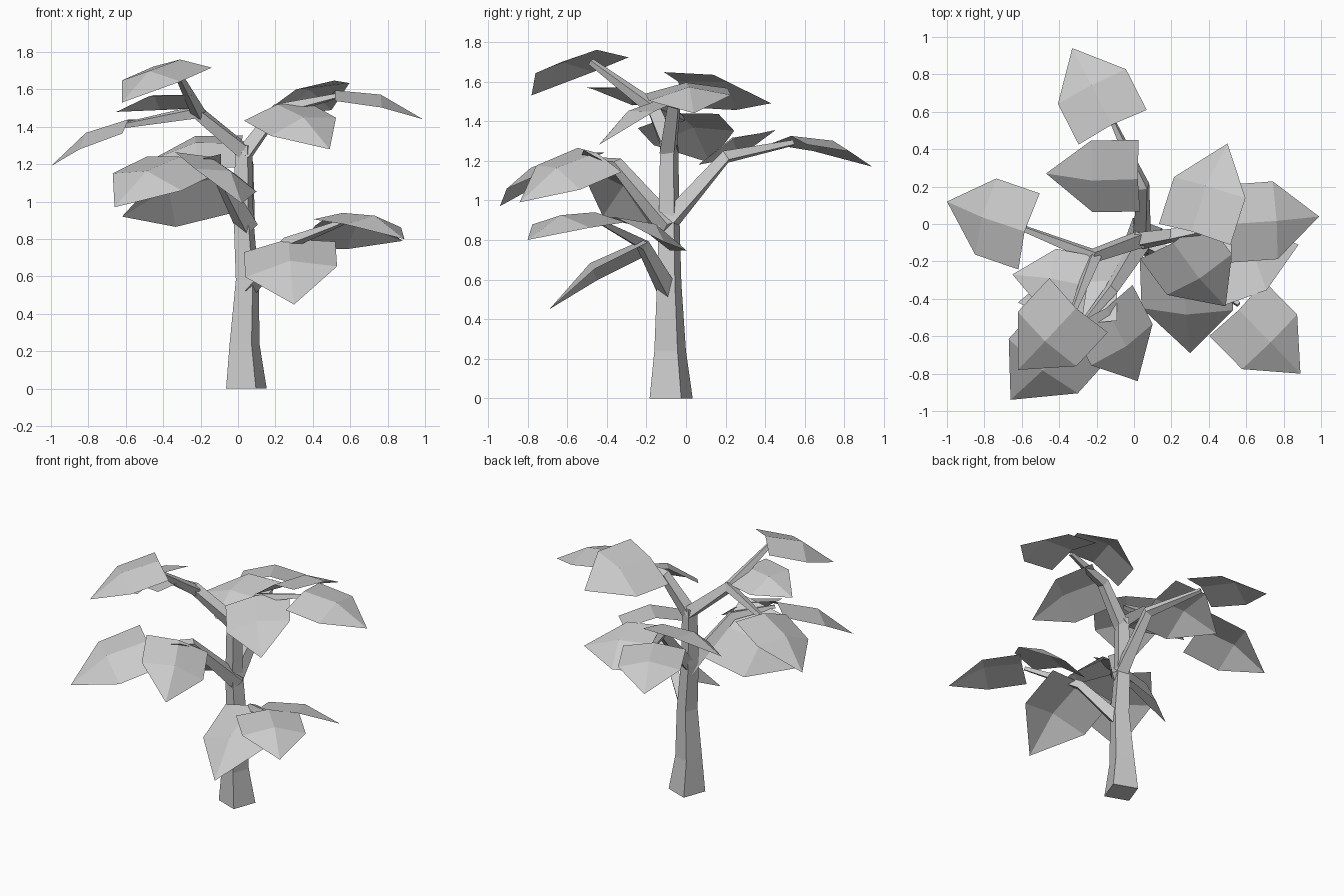
import bpy, bmesh, math
from mathutils import Vector

if "Cube" in bpy.data.objects:
    bpy.data.objects.remove(bpy.data.objects["Cube"])


def finish(name, bm):
    mesh = bpy.data.meshes.new(name)
    bm.to_mesh(mesh)
    bm.free()
    obj = bpy.data.objects.new(name, mesh)
    bpy.context.collection.objects.link(obj)
    return obj


def limb(name, pts, radii, turn=-20):
    """Tapered four-sided tube through the given points."""
    bm = bmesh.new()
    pts = [Vector(p) for p in pts]
    rings = []
    n = len(pts)
    first = (pts[1] - pts[0]).normalized()
    ref = Vector((1, 0, 0)) if abs(first.z) > 0.95 else Vector((0, 0, 1))
    for i, (p, r) in enumerate(zip(pts, radii)):
        t = (pts[min(i + 1, n - 1)] - p).normalized() + (p - pts[max(i - 1, 0)]).normalized()
        t.normalize()
        if ref.x:
            t = Vector((0, 0, 1))          # trunk sections stay level
        u = (ref - t * ref.dot(t)).normalized()
        v = t.cross(u)
        ring = []
        for k in range(4):
            a = math.radians(turn + 45 + 90 * k)
            ring.append(bm.verts.new(p + r * (math.cos(a) * u + math.sin(a) * v)))
        rings.append(ring)
    for a, b in zip(rings, rings[1:]):
        for k in range(4):
            bm.faces.new((a[k], a[(k + 1) % 4], b[(k + 1) % 4], b[k]))
    bm.faces.new(rings[0][::-1])
    bm.faces.new(rings[-1])
    return finish(name, bm)


def leaf(name, base, tip, side):
    """Folded leaf: ridge from base over the centre to the tip."""
    base, tip, side = Vector(base), Vector(tip), Vector(side)
    axis = tip - base
    size = axis.length
    x = axis.normalized()
    y = (side - x * side.dot(x)).normalized()
    z = x.cross(y)
    if z.z < 0:
        y, z = -y, -z
    shape = [(0, 0, 0), (0, -.42, -.09), (.5, -.42, 0), (1, 0, 0),
             (.5, .42, 0), (0, .42, -.09), (.48, 0, .11)]
    bm = bmesh.new()
    v = [bm.verts.new(base + size * (a * x + b * y + c * z)) for a, b, c in shape]
    for f in ((0, 1, 2, 6), (2, 3, 6), (3, 4, 6), (0, 6, 4, 5)):
        bm.faces.new([v[i] for i in f])
    return finish(name, bm)


# Trunk and limbs
limb("trunk", [(.045, -.075, 0), (.035, -.08, .24), (.05, -.085, .58),
               (.03, -.085, .9), (.03, -.085, 1.3)],
     [.12, .088, .068, .058, .05])
limb("west_limb", [(.04, -.08, 1.26), (-.22, -.17, 1.48), (-.6, -.02, 1.41)],
     [.052, .042, .018])
limb("west_twig", [(-.21, -.17, 1.47), (-.33, -.48, 1.7)], [.04, .018])
limb("east_limb", [(.03, -.09, 1.25), (.21, -.06, 1.49), (.53, 0, 1.565)],
     [.052, .04, .016])
limb("low_limb", [(.05, -.09, .54), (.27, -.22, .78), (.56, -.43, .89)],
     [.055, .036, .016])
limb("middle_limb", [(.05, -.08, .86), (-.12, -.35, 1.18), (-.3, -.57, 1.21)],
     [.06, .038, .016])
limb("north_limb", [(.04, -.08, .9), (.05, .2, 1.22), (-.11, .54, 1.29)],
     [.055, .038, .017])

# Leaves: base, tip, sideways direction
upper = [
    ((-.12, .53, 1.325), (-.33, .94, 1.17), (.37, .18, 0)),
    ((.02, .24, 1.31), (-.47, .27, 1.22), (0, .4, .18)),
    ((-.585, -.04, 1.44), (-1, .12, 1.19), (.11, .4, .07)),
    ((.52, 0, 1.595), (.99, .04, 1.44), (-.03, .42, .03)),
    ((.31, -.04, 1.6), (.5, .43, 1.49), (.38, -.12, .18)),
    ((.21, -.1, 1.52), (.49, -.44, 1.28), (.35, .24, .11)),
    ((-.31, -.45, 1.76), (-.62, -.78, 1.53), (.33, -.29, 0)),
    ((-.25, -.33, 1.57), (-.65, -.27, 1.48), (.05, .4, -.09)),
]
lower = [
    ((-.09, -.3, 1.13), (-.62, -.42, .92), (0, .34, -.32)),
    ((-.31, -.58, 1.24), (-.66, -.94, .97), (.32, -.27, -.09)),
    ((-.15, -.45, 1.24), (.02, -.84, .99), (.36, .25, -.13)),
    ((.27, -.22, .8), (.3, -.69, .45), (.48, .02, .08)),
    ((.56, -.46, .94), (.89, -.8, .8), (.31, .29, -.02)),
    ((.41, -.24, .87), (.88, -.11, .79), (-.1, .36, -.17)),
]
for group, rows in (("upper_leaf", upper), ("lower_leaf", lower)):
    for i, row in enumerate(rows):
        leaf(f"{group}_{i + 1}", *row)
